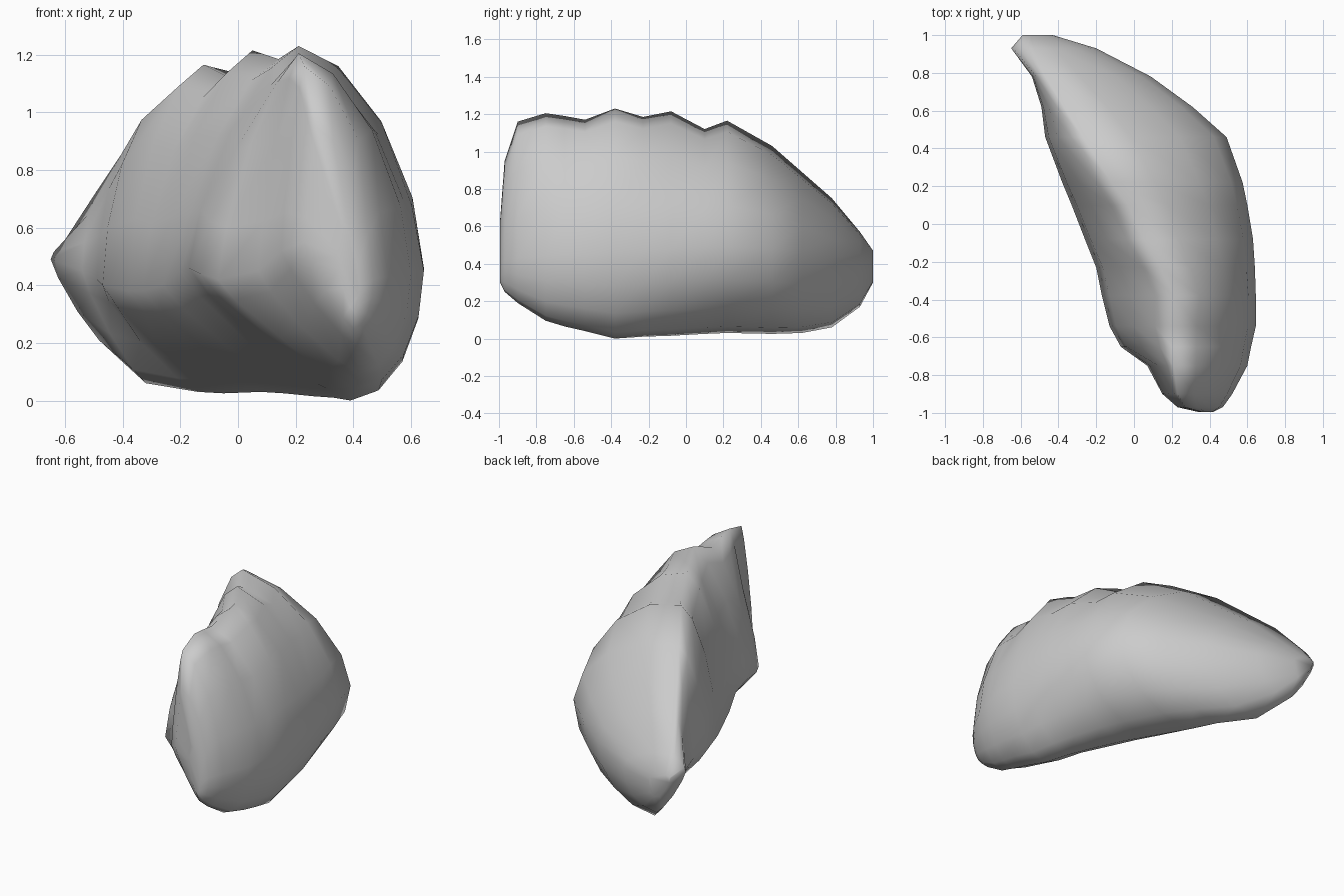
import bpy, bmesh, math

# Boulder cross-sections along y:
# (y, left x, left z, right x, right z, top x, top z, bottom x, bottom z)
SECTIONS = [
    (-0.995, 0.34, 0.50, 0.42, 0.40, 0.36, 0.62, 0.40, 0.30),
    (-0.97, 0.23, 0.55, 0.47, 0.42, 0.27, 0.95, 0.40, 0.25),
    (-0.90, 0.15, 0.52, 0.52, 0.43, 0.23, 1.16, 0.41, 0.19),
    (-0.75, 0.07, 0.45, 0.60, 0.44, 0.21, 1.205, 0.42, 0.095),
    (-0.65, -0.07, 0.42, 0.62, 0.45, 0.20, 1.19, 0.42, 0.065),
    (-0.54, -0.13, 0.44, 0.645, 0.45, 0.19, 1.17, 0.41, 0.04),
    (-0.38, -0.17, 0.46, 0.645, 0.46, 0.21, 1.23, 0.39, 0.00),
    (-0.23, -0.20, 0.45, 0.64, 0.47, 0.14, 1.185, 0.33, 0.01),
    (-0.08, -0.26, 0.40, 0.63, 0.48, 0.05, 1.215, 0.26, 0.015),
    (0.10, -0.33, 0.38, 0.60, 0.49, -0.03, 1.12, 0.16, 0.025),
    (0.22, -0.38, 0.38, 0.575, 0.49, -0.12, 1.165, 0.08, 0.03),
    (0.46, -0.47, 0.40, 0.49, 0.48, -0.27, 1.03, -0.05, 0.025),
    (0.62, -0.49, 0.42, 0.31, 0.46, -0.37, 0.89, -0.14, 0.03),
    (0.78, -0.54, 0.45, 0.09, 0.43, -0.47, 0.75, -0.32, 0.06),
    (0.93, -0.65, 0.49, -0.20, 0.40, -0.53, 0.57, -0.44, 0.17),
    (1.00, -0.59, 0.46, -0.43, 0.40, -0.53, 0.47, -0.49, 0.30),
]
STEPS = 4  # points per quarter of a section


def powers(y):
    """Roundness of upper right, upper left, lower left, lower right."""
    t = min(1, max(0, (y + 1) / 1.3))
    return 1.6 + 0.15 * t, 1.2 + 0.5 * t, 1.2, 1.95 + 0.1 * t


def ring(section):
    y, *v = section
    left, right, top, bottom = [(v[i], v[i + 1]) for i in range(0, 8, 2)]
    quarters = [(right, top), (top, left), (left, bottom), (bottom, right)]
    points = []
    for q, (a, b) in enumerate(quarters):
        # corner of the box holding this quarter arc
        side, pole = (a, b) if q % 2 == 0 else (b, a)
        e = 2 / powers(y)[q]
        for k in range(STEPS):
            t = k / STEPS * math.pi / 2
            c, s = math.cos(t) ** e, math.sin(t) ** e
            along, up = (c, s) if q % 2 == 0 else (s, c)
            x = pole[0] + (side[0] - pole[0]) * along
            z = side[1] + (pole[1] - side[1]) * up
            points.append((x, y, z))
    return points


# Boulder body: skin the rings and close both ends
bm = bmesh.new()
rings = [[bm.verts.new(p) for p in ring(s)] for s in SECTIONS]
for a, b in zip(rings, rings[1:]):
    n = len(a)
    for i in range(n):
        j = (i + 1) % n
        bm.faces.new((a[i], a[j], b[j], b[i]))
bm.faces.new(rings[0])
bm.faces.new(rings[-1])
bmesh.ops.recalc_face_normals(bm, faces=bm.faces)
for f in bm.faces:
    f.smooth = True

mesh = bpy.data.meshes.new("boulder")
bm.to_mesh(mesh)
bm.free()
boulder = bpy.data.objects.new("boulder", mesh)
bpy.context.collection.objects.link(boulder)

# Stone colour
stone = bpy.data.materials.new("stone_grey")
stone.diffuse_color = (0.6, 0.6, 0.6, 1)
mesh.materials.append(stone)
